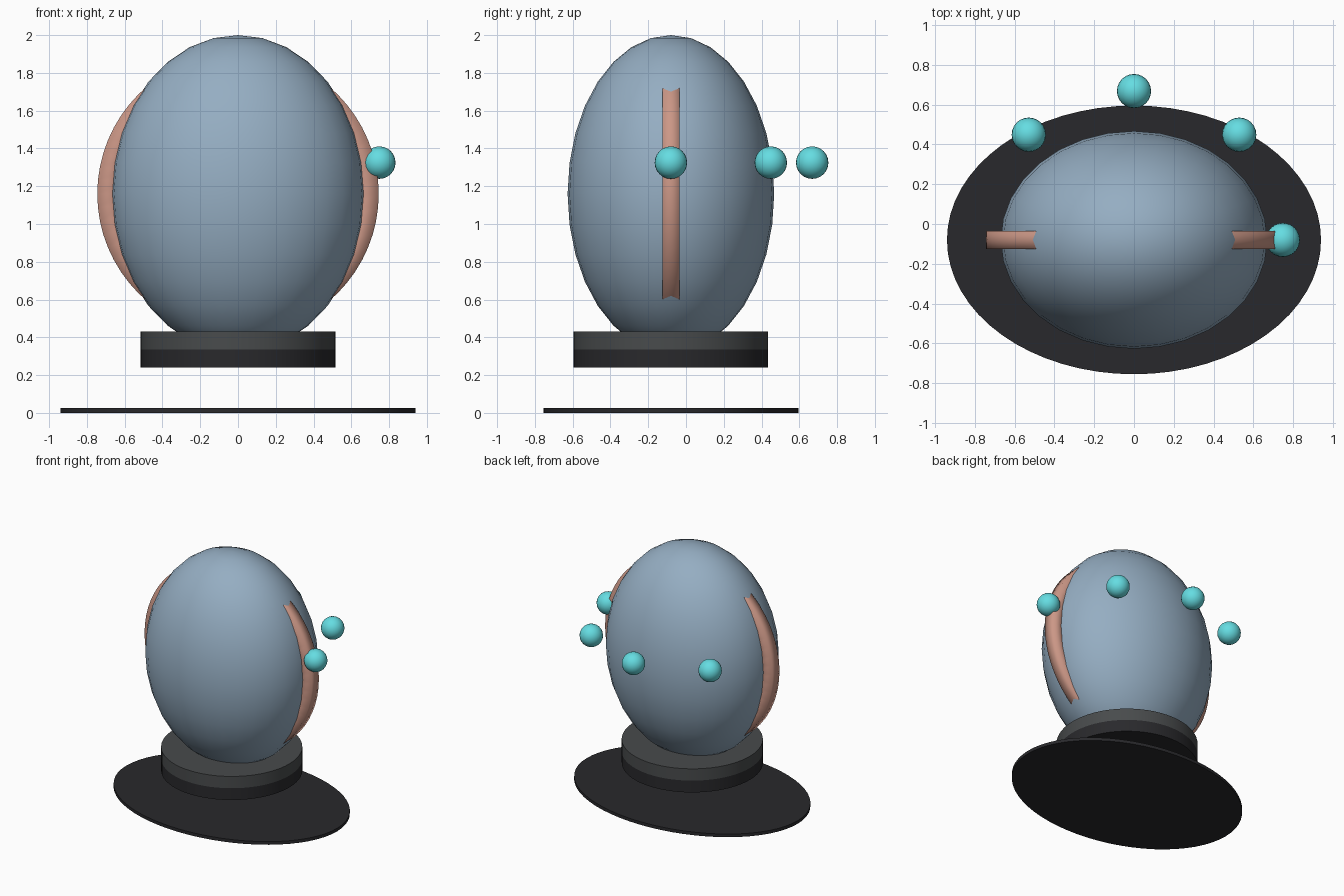
import bpy, bmesh
from math import sin, cos, pi, radians

if "Cube" in bpy.data.objects:
    bpy.data.objects.remove(bpy.data.objects["Cube"])

CY = -0.08  # common axis of the body, base and ground disc


def material(name, rgb):
    m = bpy.data.materials.new(name)
    m.diffuse_color = (*rgb, 1)
    m.use_nodes = True
    m.node_tree.nodes["Principled BSDF"].inputs["Base Color"].default_value = m.diffuse_color
    return m


BLUE = material("dull_blue", (0.30, 0.42, 0.54))
COPPER = material("copper", (0.60, 0.31, 0.24))
CYAN = material("cyan", (0.13, 0.72, 0.76))
DARK = material("dark_grey", (0.065, 0.07, 0.072))
BLACK = material("near_black", (0.022, 0.022, 0.025))


def finish(name, mat, angle=None):
    ob = bpy.context.object
    ob.name = name
    ob.data.materials.append(mat)
    if angle is None:
        bpy.ops.object.shade_smooth()
    else:
        bpy.ops.object.shade_smooth_by_angle(angle=radians(angle))
    return ob


def disc(name, rx, ry, z0, z1, mat):
    bpy.ops.mesh.primitive_cylinder_add(vertices=64, radius=1, depth=1,
                                        location=(0, CY, (z0 + z1) / 2))
    bpy.context.object.scale = (rx, ry, z1 - z0)
    bpy.ops.object.transform_apply(location=False, rotation=False, scale=True)
    return finish(name, mat, 40)


# Ground disc and two-layer pedestal
disc("ground_disc", 0.94, 0.675, 0.0, 0.025, BLACK)
disc("pedestal_lower", 0.515, 0.515, 0.24, 0.335, BLACK)
disc("pedestal_upper", 0.515, 0.515, 0.335, 0.43, DARK)

# Egg-shaped body
bpy.ops.mesh.primitive_uv_sphere_add(segments=32, ring_count=16, radius=1,
                                     location=(0, CY, 1.16))
bpy.context.object.scale = (0.67, 0.547, 0.84)
bpy.ops.object.transform_apply(location=False, rotation=False, scale=True)
finish("egg_body", BLUE)

# Round band that breaks through the body at both sides
bm = bmesh.new()
profile = [(0.62, -0.045), (0.745, -0.045), (0.743, 0), (0.745, 0.045), (0.62, 0.045)]
N = 64
rings = [[bm.verts.new((r * cos(2 * pi * i / N), y, r * sin(2 * pi * i / N)))
          for r, y in profile] for i in range(N)]
for i in range(N):
    a, b = rings[i], rings[(i + 1) % N]
    for k in range(len(profile)):
        j = (k + 1) % len(profile)
        bm.faces.new((a[k], a[j], b[j], b[k]))
bmesh.ops.recalc_face_normals(bm, faces=bm.faces)
mesh = bpy.data.meshes.new("side_band")
bm.to_mesh(mesh)
bm.free()
band = bpy.data.objects.new("side_band", mesh)
band.location = (0, CY, 1.16)
bpy.context.collection.objects.link(band)
bpy.context.view_layer.objects.active = band
bpy.ops.object.select_all(action='DESELECT')
band.select_set(True)
finish("side_band", COPPER)

# Floating beads around the right and back
for i in range(4):
    a = i * pi / 4
    bpy.ops.mesh.primitive_uv_sphere_add(
        segments=24, ring_count=12, radius=0.086,
        location=(0.748 * cos(a), CY + 0.748 * sin(a), 1.325))
    finish(f"bead_{i + 1}", CYAN)
